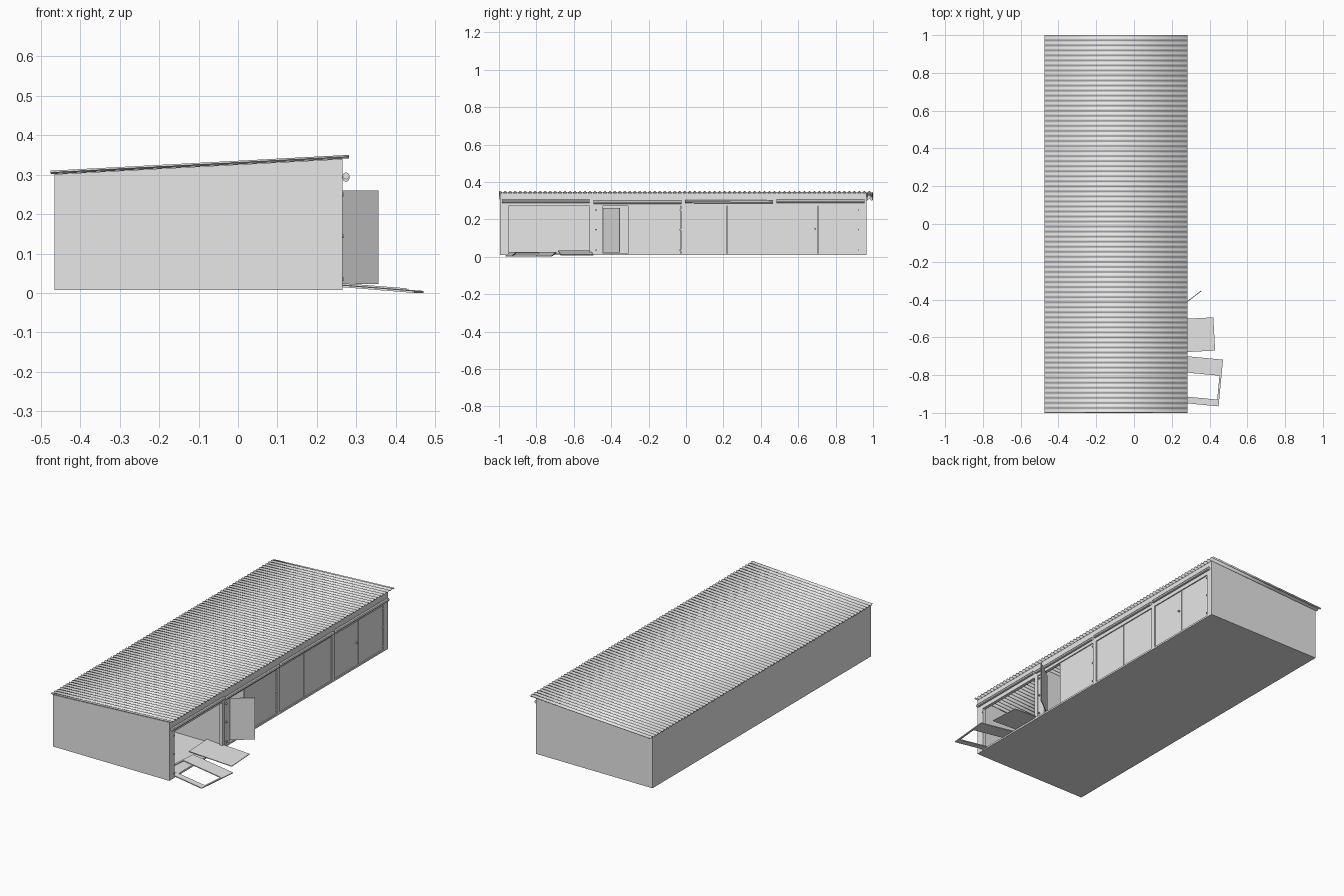
import bpy
import bmesh
import math
from mathutils import Matrix, Vector

cube = bpy.data.objects.get("Cube")
if cube:
    bpy.data.objects.remove(cube, do_unlink=True)

grey = bpy.data.materials.new("light_grey")
grey.use_nodes = True
grey.diffuse_color = (0.8, 0.8, 0.8, 1)
grey.node_tree.nodes["Principled BSDF"].inputs["Base Color"].default_value = (0.8, 0.8, 0.8, 1)

# Main dimensions
BACK, FRONT = -0.465, 0.265
START, END = -0.995, 0.965
BASE, SILL, HEAD = 0.008, 0.018, 0.27
BAY = (END - START) / 4
SLOPE = 0.04 / 0.757
FRAME_X = (FRONT - 0.018, FRONT)


def roof_z(x):
    return 0.326 + SLOPE * x


def finish(name, bm):
    bmesh.ops.recalc_face_normals(bm, faces=bm.faces)
    mesh = bpy.data.meshes.new(name)
    bm.to_mesh(mesh)
    bm.free()
    mesh.materials.append(grey)
    obj = bpy.data.objects.new(name, mesh)
    bpy.context.collection.objects.link(obj)
    return obj


def add_box(bm, x, y, z):
    size = Vector((x[1] - x[0], y[1] - y[0], z[1] - z[0]))
    centre = Vector((sum(x), sum(y), sum(z))) / 2
    bmesh.ops.create_cube(bm, size=1, matrix=Matrix.Translation(centre) @ Matrix.Diagonal(size).to_4x4())


def box(name, x, y, z):
    bm = bmesh.new()
    add_box(bm, x, y, z)
    return finish(name, bm)


def pitched_wall(name, x, y, bottom=BASE):
    """Wall whose top follows the roof pitch."""
    bm = bmesh.new()
    outline = [(x[0], bottom), (x[1], bottom), (x[1], roof_z(x[1])), (x[0], roof_z(x[0]))]
    face = bm.faces.new([bm.verts.new((px, y[0], pz)) for px, pz in outline])
    side = bmesh.ops.extrude_face_region(bm, geom=[face], use_keep_orig=True)
    moved = [v for v in side["geom"] if isinstance(v, bmesh.types.BMVert)]
    bmesh.ops.translate(bm, verts=moved, vec=(0, y[1] - y[0], 0))
    return finish(name, bm)


def rod(name, centre, radius, length, axis):
    bm = bmesh.new()
    turn = Vector(axis).to_track_quat("Z", "Y").to_matrix().to_4x4()
    bmesh.ops.create_cone(bm, cap_ends=True, segments=8, radius1=radius, radius2=radius,
                          depth=length, matrix=Matrix.Translation(centre) @ turn)
    return finish(name, bm)


# Shell
pitched_wall("front_end_wall", (BACK, FRONT), (START, START + 0.012))
pitched_wall("back_end_wall", (BACK, FRONT), (END - 0.012, END))
pitched_wall("long_rear_wall", (BACK, BACK + 0.012), (START, END))
pitched_wall("header_beam", FRAME_X, (START, END), HEAD)

# Floor slabs, inner partitions and bay posts
for i in range(4):
    y = START + i * BAY
    box(f"floor_slab_{i + 1}", (BACK, FRONT), (y + 0.002, y + BAY - 0.002), (BASE, SILL))
    if i:
        pitched_wall(f"partition_{i}", (BACK, FRONT - 0.018), (y - 0.005, y + 0.005))
        box(f"bay_post_{i}", FRAME_X, (y - 0.012, y + 0.012), (SILL, HEAD))
box("front_corner_post", FRAME_X, (START, START + 0.045), (BASE, HEAD))
box("back_corner_post", FRAME_X, (END - 0.04, END), (BASE, HEAD))
box("door_sill", FRAME_X, (START, END), (BASE, SILL))

# Corrugated roof sheet
RIDGES, STEPS = 75, 6
bm = bmesh.new()
previous = None
for i in range(RIDGES * STEPS + 1):
    y = -1 + 2 * i / (RIDGES * STEPS)
    wave = 0.004 * math.sin(math.tau * i / STEPS)
    row = [bm.verts.new((x, y, roof_z(x) + 0.005 + wave)) for x in (-0.475, 0.282)]
    if previous:
        bm.faces.new((previous[0], previous[1], row[1], row[0]))
    previous = row
roof = finish("corrugated_roof", bm)
for face in roof.data.polygons:
    face.use_smooth = True
sheet = roof.modifiers.new("thickness", "SOLIDIFY")
sheet.thickness = 0.002
sheet.offset = 0

# Sliding rails above the bays, each sagging slightly
for i, sag in enumerate((0.0, -0.006, -0.003, -0.001)):
    y = START + (i + 0.5) * BAY
    tilt = -0.005 if i == 2 else 0
    rod(f"door_rail_{i + 1}", (FRONT + 0.009, y, 0.297 + sag), 0.009, BAY - 0.02, (0, 1, tilt))

# Closed door leaves, slightly recessed
DOOR_X = (FRONT - 0.014, FRONT - 0.006)
leaves = [(-0.31, -0.03), (-0.003, 0.219), (0.223, 0.463), (0.487, 0.705), (0.709, 0.925)]
for i, span in enumerate(leaves):
    box(f"door_leaf_{i + 1}", DOOR_X, span, (SILL, HEAD))
box("doorway_jamb", DOOR_X, (-0.493, -0.443), (SILL, HEAD))

# Hinge bolts and knob
for y in (-0.953, -0.481, -0.03, 0.925):
    for z in (0.035, 0.145, 0.25):
        rod("hinge_bolt", (FRONT - 0.001, y, z), 0.005, 0.008, (1, 0, 0))
rod("door_knob", (FRONT - 0.002, 0.69, 0.15), 0.005, 0.012, (1, 0, 0))

# Door standing open, swung outwards on its hinge
door = box("open_door", (0, 0.145), (-0.002, 0.002), (0, 0.237))
door.location = (0.24, -0.443, 0.023)
door.rotation_euler.z = math.radians(37.4)

# Solid door lying across the sill
panel = box("fallen_panel", (-0.13, 0.13), (-0.088, 0.088), (0, 0.004))
panel.location = (0.295, -0.589, 0.018)
panel.rotation_euler = (0, math.radians(4.5), math.radians(3))

# Door frame with an open light, lying across the sill
bm = bmesh.new()
add_box(bm, (-0.135, 0.135), (0.038, 0.124), (0, 0.005))
add_box(bm, (-0.135, 0.135), (-0.124, -0.089), (0, 0.005))
for x in (-0.135, 0.125):
    add_box(bm, (x, x + 0.01), (-0.089, 0.038), (0, 0.005))
frame = finish("fallen_frame", bm)
frame.location = (0.325, -0.829, 0.0108)
frame.rotation_euler = (0, math.radians(4.5), math.radians(-5.5))
